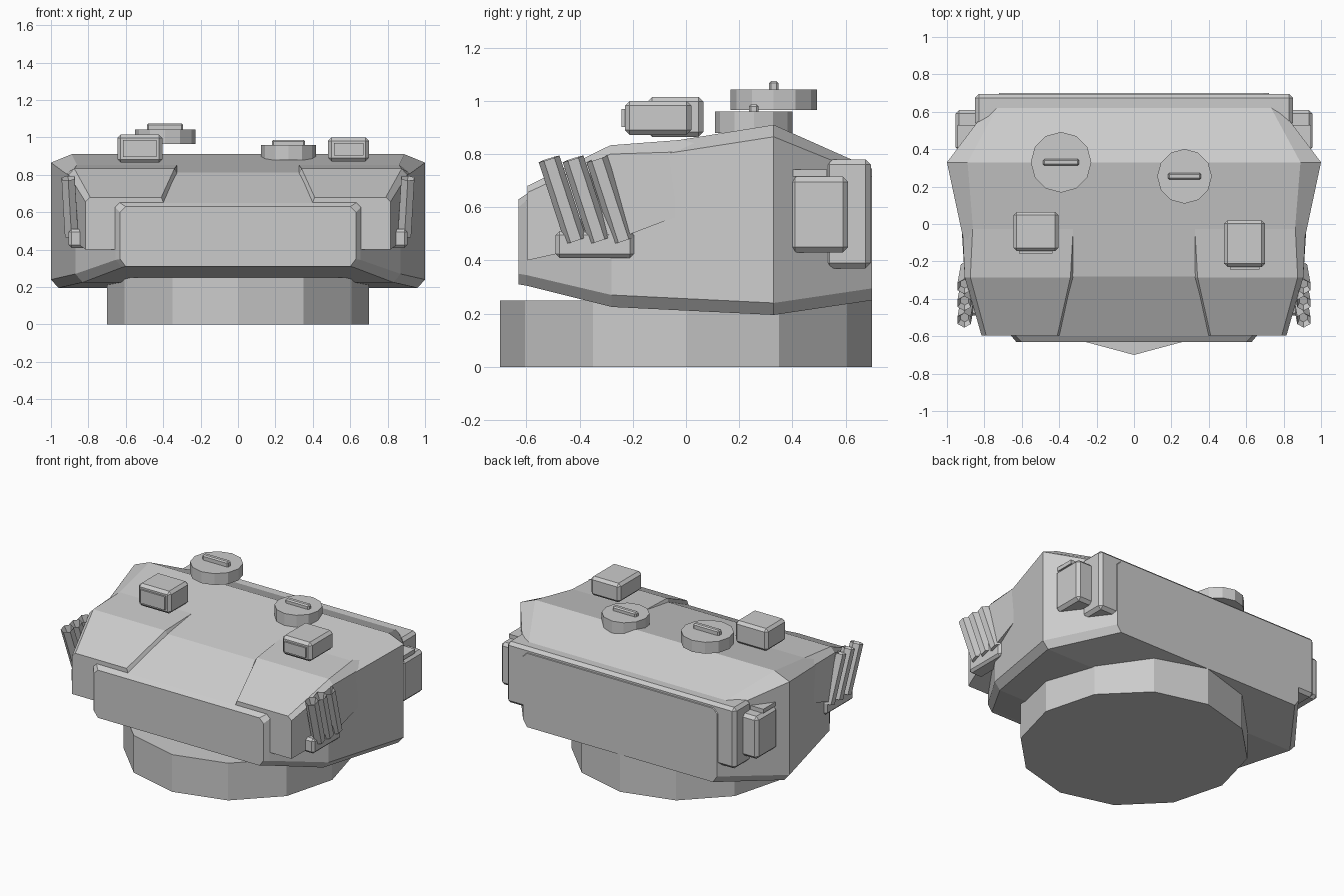
import bpy, bmesh, math
from mathutils import Vector, Matrix

if "Cube" in bpy.data.objects:
    bpy.data.objects.remove(bpy.data.objects["Cube"])


def finish(name, bm):
    bmesh.ops.recalc_face_normals(bm, faces=bm.faces)
    me = bpy.data.meshes.new(name)
    bm.to_mesh(me)
    bm.free()
    ob = bpy.data.objects.new(name, me)
    bpy.context.collection.objects.link(ob)
    return ob


def loft(name, rings):
    """Closed skin through rings of equal point count."""
    bm = bmesh.new()
    loops = [[bm.verts.new(p) for p in r] for r in rings]
    n = len(loops[0])
    for a, b in zip(loops, loops[1:]):
        for i in range(n):
            j = (i + 1) % n
            bm.faces.new((a[i], a[j], b[j], b[i]))
    bm.faces.new(loops[0])
    bm.faces.new(loops[-1])
    return finish(name, bm)


def box(name, x, y, z, bevel=0.0):
    bm = bmesh.new()
    size = (x[1] - x[0], y[1] - y[0], z[1] - z[0])
    mid = Vector((x[0] + x[1], y[0] + y[1], z[0] + z[1])) / 2
    bmesh.ops.create_cube(bm, size=1)
    bmesh.ops.scale(bm, vec=size, verts=bm.verts)
    bmesh.ops.translate(bm, vec=mid, verts=bm.verts)
    if bevel:
        bmesh.ops.bevel(bm, geom=bm.edges[:], offset=bevel, segments=1,
                        affect='EDGES')
    return finish(name, bm)


def cylinder(name, a, b, r, sides, hole=0.0):
    """Cylinder from a to b, optionally with a recessed top."""
    a, b = Vector(a), Vector(b)
    d = b - a
    bm = bmesh.new()
    bmesh.ops.create_cone(bm, cap_ends=True, segments=sides, radius1=r,
                          radius2=r, depth=d.length,
                          matrix=Matrix.Rotation(0 if sides == 6 else math.pi / 2, 4, 'Z'))
    if hole:
        bm.normal_update()
        top = [f for f in bm.faces if f.normal.z > 0.9]
        bmesh.ops.inset_region(bm, faces=top, thickness=hole)
        bmesh.ops.translate(bm, vec=(0, 0, -0.05), verts=top[0].verts[:])
    rot = Vector((0, 0, 1)).rotation_difference(d.normalized()).to_matrix().to_4x4()
    bm.transform(Matrix.Translation((a + b) / 2) @ rot)
    return finish(name, bm)


# Turret ring
cylinder("turret_ring", (0, 0, 0), (0, 0, 0.25), 0.7, 12)

# Main shell: half sections (x, z) from bottom to roof at each y
sections = [
    (-0.63, [(0.60, 0.31), (0.63, 0.35), (0.63, 0.60), (0.60, 0.63)]),
    (-0.60, [(0.62, 0.305), (0.655, 0.345), (0.655, 0.625), (0.63, 0.65)]),
    (-0.28, [(0.83, 0.225), (0.87, 0.27), (0.87, 0.77), (0.84, 0.812)]),
    (0.33, [(0.96, 0.195), (1.0, 0.24), (1.0, 0.865), (0.89, 0.91)]),
    (0.70, [(0.69, 0.25), (0.72, 0.295), (0.72, 0.715), (0.69, 0.745)]),
]
loft("turret_shell", [[(x, y, z) for x, z in s] + [(-x, y, z) for x, z in reversed(s)]
                      for y, s in sections])

# Rear stowage beam
box("rear_beam", (-0.85, 0.85), (0.52, 0.695), (0.37, 0.78), 0.02)

# Cheek armour sections, tapering into the shell
cheek = [
    (-0.597, [(0.38, 0.60), (0.41, 0.68), (0.79, 0.68), (0.815, 0.655), (0.815, 0.40), (0.60, 0.40)]),
    (-0.285, [(0.31, 0.78), (0.34, 0.833), (0.875, 0.833), (0.905, 0.80), (0.905, 0.47), (0.60, 0.47)]),
    (0.03, [(0.31, 0.83), (0.322, 0.857), (0.86, 0.857), (0.92, 0.81), (0.925, 0.59), (0.60, 0.59)]),
]

for s, side in ((-1, "left"), (1, "right")):
    def sx(a, b):
        return tuple(sorted((s * a, s * b)))

    loft(side + "_cheek_armour", [[(s * x, y, z) for x, z in p] for y, p in cheek])

    # Side stowage box with its lid
    box(side + "_side_box", sx(0.70, 0.955), (0.39, 0.61), (0.43, 0.715), 0.02)
    box(side + "_side_box_lid", sx(0.70, 0.945), (0.39, 0.53), (0.715, 0.742))

    # Smoke tubes and their bracket
    for i in range(3):
        y = -0.415 + i * 0.09
        cylinder(f"{side}_smoke_tube_{i + 1}", (s * 0.89, y, 0.475),
                 (s * 0.908, y - 0.1, 0.782), 0.041, 6, 0.016)
    box(side + "_smoke_bracket", sx(0.80, 0.905), (-0.49, -0.195), (0.41, 0.51), 0.015)

# Roof hatches with handles
for side, x, y, r, z0, z1, hx, hz in (
        ("left", -0.39, 0.33, 0.162, 0.965, 1.042, 0.096, 0.033),
        ("right", 0.27, 0.255, 0.146, 0.88, 0.96, 0.088, 0.027)):
    cylinder(side + "_hatch", (x, y, z0), (x, y, z1), r, 12)
    box(side + "_hatch_handle", (x - hx, x + hx), (y - 0.018, y + 0.018),
        (z1 - 0.01, z1 + hz), 0.008)

# Roof sights with front windows
for side, x, y, z in (
        ("left", (-0.645, -0.405), (-0.145, 0.065), (0.865, 1.015)),
        ("right", (0.482, 0.70), (-0.23, 0.02), (0.872, 1.0))):
    box(side + "_sight", x, y, z, 0.018)
    box(side + "_sight_window", (x[0] + 0.03, x[1] - 0.03), (y[0] - 0.012, y[0] + 0.02),
        (z[0] + 0.03, z[1] - 0.03))
